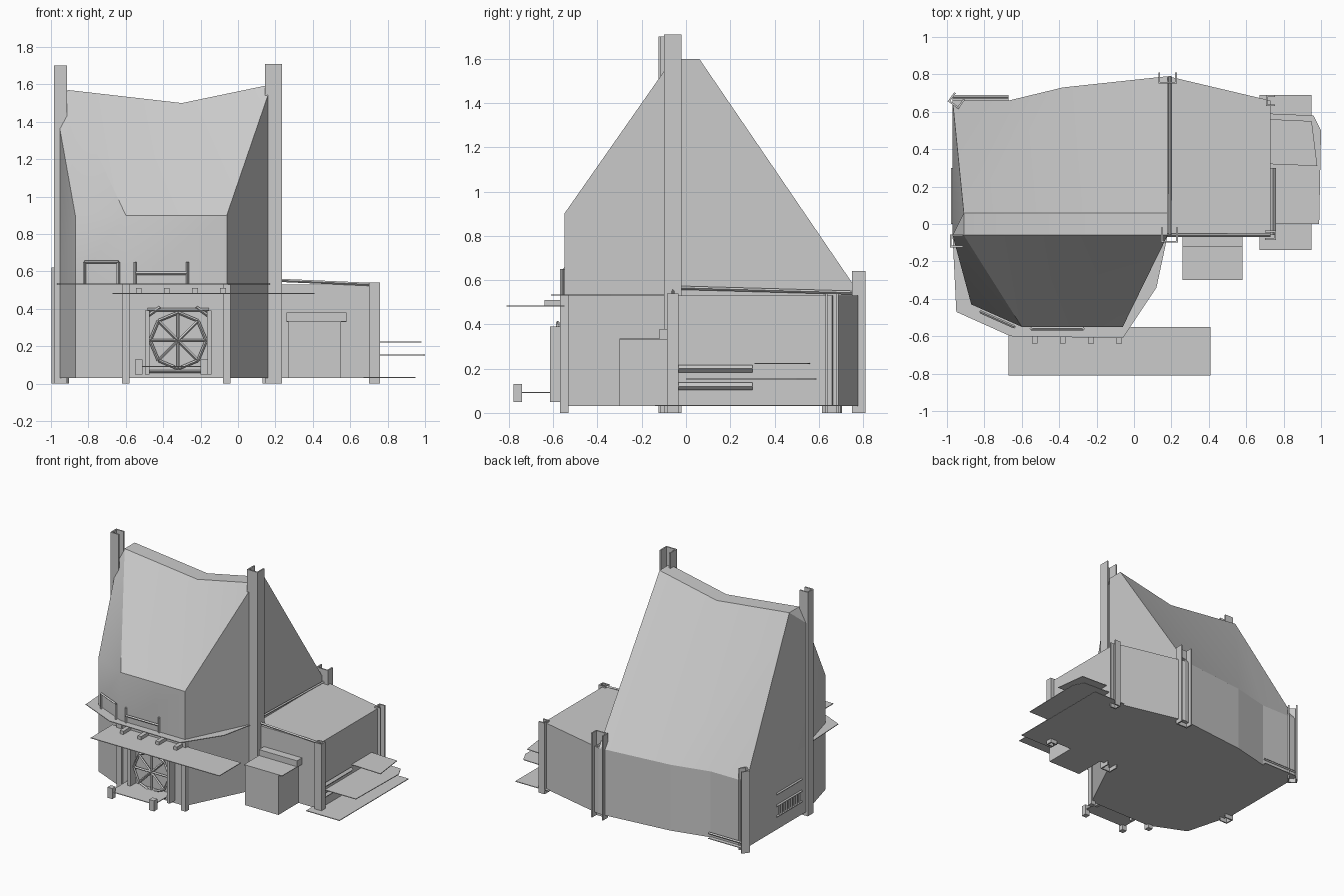
import bpy, bmesh, math
from mathutils import Vector

default_cube = bpy.data.objects.get("Cube")
if default_cube:
    bpy.data.objects.remove(default_cube, do_unlink=True)

# Shared levels and wall lines
LEFT, JOIN, WING = -0.97, 0.18, 0.73
FRONT, SIDE, BACK, PEAK = -0.55, -0.06, 0.66, 0.79
FLOOR, EAVE, KNEE, RIDGE = 0.03, 0.53, 0.9, 1.6
SHEET, BAR = 0.005, 0.012

grey = bpy.data.materials.new("plain_grey")
grey.use_nodes = True
grey.diffuse_color = (0.6, 0.6, 0.6, 1)
grey.node_tree.nodes["Principled BSDF"].inputs["Base Color"].default_value = grey.diffuse_color


def shell(name, faces):
    # joins faces given by their corner points into one object
    bm = bmesh.new()
    for face in faces:
        bm.faces.new([bm.verts.new(point) for point in face])
    bmesh.ops.remove_doubles(bm, verts=bm.verts, dist=0.0001)
    bmesh.ops.recalc_face_normals(bm, faces=bm.faces)
    data = bpy.data.meshes.new(name)
    bm.to_mesh(data)
    bm.free()
    data.materials.append(grey)
    part = bpy.data.objects.new(name, data)
    bpy.context.collection.objects.link(part)
    return part


def neighbours(ring):
    return list(zip(ring, ring[1:] + ring[:1]))


def loft(name, start, end):
    sides = [(a, b, d, c) for (a, b), (c, d) in zip(neighbours(start), neighbours(end))]
    return shell(name, [start, end] + sides)


def prism(name, outline, bottom, top):
    return loft(name, [(*p, bottom) for p in outline], [(*p, top) for p in outline])


def sheet(name, outline, height):
    return prism(name, outline, height, height + SHEET)


def rectangle(left, right, front, back):
    return [(left, front), (right, front), (right, back), (left, back)]


def block(name, place, width, depth, bottom, top):
    x, y = place
    w, d = width / 2, depth / 2
    return prism(name, rectangle(x - w, x + w, y - d, y + d), bottom, top)


def beam(name, start, end, thickness=BAR):
    # square bar between two points
    start, end = Vector(start), Vector(end)
    along = (end - start).normalized()
    across = along.orthogonal().normalized() * thickness / 2
    rise = along.cross(across)
    ring = [across + rise, across - rise, -across - rise, rise - across]
    return loft(name, [start + r for r in ring], [end + r for r in ring])


def channel(name, place, width, depth, top, turn):
    # U-shaped post, its open side turned in quarter turns
    w, d = width / 2, depth / 2
    inner = w - SHEET * 2
    floor = d - SHEET * 2
    profile = [(-w, -d), (-w, d), (w, d), (w, -d),
               (inner, -d), (inner, floor), (-inner, floor), (-inner, -d)]
    c, s = math.cos(turn * math.pi / 2), math.sin(turn * math.pi / 2)
    x, y = place
    return prism(name, [(x + c * u - s * v, y + s * u + c * v) for u, v in profile], 0, top)


# Plan corners of the main house, anticlockwise from the left
bay_start, bay_side = (LEFT, SIDE), (-0.87, -0.43)
bay_left, bay_right = (-0.6, FRONT), (SIDE, FRONT)
bay_end, rear_peak = (JOIN, SIDE), (JOIN, PEAK)
rear_middle, rear_bend, rear_left = (-0.38, 0.73), (-0.67, BACK), (LEFT, BACK)
plan = [bay_start, bay_side, bay_left, bay_right, bay_end,
        rear_peak, rear_middle, rear_bend, rear_left]
prism("lower_walls", plan, FLOOR, EAVE)
prism("wing", [bay_end, (WING, SIDE), (WING, BACK), rear_peak], FLOOR, EAVE)

# Tall roof: bay wall, front slopes, ridge strip, back slope and gables
base = [(*p, EAVE) for p in plan]
start, side, left, right, end, peak, middle, bend, corner = base
knee_side, knee_left, knee_right = [(*p, KNEE) for p in (bay_side, bay_left, bay_right)]
shoulder = (LEFT, SIDE, 1.46)
front_ridge = [(-0.91, SIDE, 1.57), (-0.3, SIDE, 1.5), (JOIN, SIDE, RIDGE)]
back_ridge = [(x, -y, z) for x, y, z in front_ridge]
crest_left, crest_dip, crest_right = front_ridge
rear_crest, rear_dip, rear_right = back_ridge
roof = shell("tall_roof", [
    base, (start, side, knee_side, shoulder), (side, left, knee_left, knee_side),
    (left, right, knee_right, knee_left), (right, end, crest_right, knee_right),
    (knee_side, knee_left, crest_left, shoulder), (knee_left, crest_dip, crest_left),
    (knee_left, knee_right, crest_dip), (knee_right, crest_right, crest_dip),
    (crest_left, crest_dip, rear_dip, rear_crest), (crest_dip, crest_right, rear_right, rear_dip),
    (shoulder, crest_left, rear_crest), (start, shoulder, rear_crest, corner),
    (rear_crest, bend, corner), (rear_crest, rear_dip, middle, bend),
    (rear_dip, rear_right, peak, middle), (end, peak, rear_right, crest_right)])
bpy.ops.object.select_all(action='DESELECT')
roof.select_set(True)
bpy.context.view_layer.objects.active = roof
bpy.ops.object.shade_smooth_by_angle(angle=math.radians(25))

# Ledge, awning and brackets
sheet("front_ledge", [bay_start, (-0.95, -0.47), (-0.66, -0.6), (SIDE, -0.61), (0.12, -0.34), bay_end], EAVE)
awning_height = 0.48
sheet("awning", rectangle(-0.67, 0.41, -0.81, FRONT), awning_height)
for step in range(4):
    block("awning_bracket", (step * 0.15 - 0.53, -0.59), 0.03, 0.1, awning_height, 0.51)
beam("wing_eave", (JOIN, SIDE, EAVE + BAR * 2), (WING, SIDE, EAVE), BAR)
beam("gable_trim", (JOIN + BAR, SIDE, EAVE + BAR * 3), (JOIN + BAR, PEAK, EAVE + BAR), BAR)

# Posts
channel("right_tall_post", (0.19, SIDE), 0.09, 0.08, 1.71, 2)
channel("left_tall_post", (-0.95, -0.09), 0.07, 0.07, 1.7, 1)
channel("back_post", (JOIN, 0.78), 0.1, 0.06, 0.64, 2)
channel("back_left_post", (-0.95, BACK), 0.07, 0.06, 0.62, 1.6)
channel("wing_front_post", (WING, SIDE), 0.05, 0.06, 0.54, -1)
channel("wing_back_post", (WING, BACK), 0.06, 0.05, 0.54, 1)
for corner_place in (bay_left, bay_right):
    block("bay_post", corner_place, 0.04, 0.04, 0, EAVE)

# Front lattice window
centre = Vector((-0.32, -0.58, 0.23))
half_width = 0.165


def rim(step):
    angle = math.tau * step / 8
    return centre + Vector((math.cos(angle), 0, math.sin(angle))) * 0.15


for sign in (-1, 1):
    edge = centre.x + sign * half_width
    block("window_side", (edge, centre.y), BAR * 2, 0.07, 0.05, 0.39)
    beam("window_arch", (edge, centre.y, 0.36), (edge - sign * 0.07, centre.y, 0.41), BAR)
    beam("window_rail", centre + Vector((-half_width, 0, sign * half_width)),
         centre + Vector((half_width, 0, sign * half_width)), BAR)
for step in range(8):
    beam("window_ring", rim(step), rim(step + 1))
    beam("window_spoke", centre, rim(step))

# Front step with low end blocks
sheet("front_step", rectangle(-0.54, -0.17, -0.76, FRONT), 0.09)
for x in (-0.53, -0.18):
    block("step_block", (x, -0.76), 0.04, 0.04, 0.05, 0.13)

# Railing and small frame standing on the ledge
def railing(name, first, last, rail_height, post_height):
    beam(name + "_rail", (*first, rail_height), (*last, rail_height))
    for foot in (first, last):
        beam(name + "_post", (*foot, EAVE), (*foot, post_height))


railing("bay", (FRONT, -0.56), (-0.27, -0.56), 0.59, 0.65)
railing("small_frame", (-0.82, -0.47), (-0.64, FRONT), 0.65, 0.65)

# Wing porch
porch_top = 0.33
prism("porch", rectangle(0.27, 0.55, -0.3, SIDE), FLOOR, porch_top)
sheet("porch_roof", rectangle(0.26, 0.58, -0.3, SIDE), porch_top)
prism("porch_lintel", rectangle(0.26, 0.58, -0.12, SIDE), porch_top, 0.38)

# Wing side platforms and rails
sheet("low_platform", rectangle(0.67, 0.95, -0.14, 0.69), FLOOR)
sheet("side_platform", [(WING, 0), (0.99, 0), (1, 0.5), (0.96, 0.58), (WING, 0.59)], 0.15)
sheet("upper_shelf", [(WING, 0.32), (0.98, 0.31), (0.95, 0.55), (WING, 0.56)], 0.22)
for height in (0.12, 0.2):
    beam("side_rail", (WING + BAR, SIDE, height), (WING + BAR, 0.3, height), BAR * 2)

# Back-left sill and left wall vents
sheet("back_left_sill", rectangle(LEFT, -0.67, 0.6, 0.69), FLOOR)
beam("back_left_rail", (LEFT, 0.68, 0.07), (-0.67, 0.68, 0.07))
vent_low, vent_middle, vent_high = 0.13, 0.21, 0.3
for height in (vent_low, vent_middle, vent_high):
    beam("vent_rail", (LEFT, 0, height), (LEFT, 0.3, height))
for step in range(9):
    y = FLOOR * (step + 1)
    beam("vent_slat", (LEFT, y, vent_low), (LEFT, y, vent_middle))
